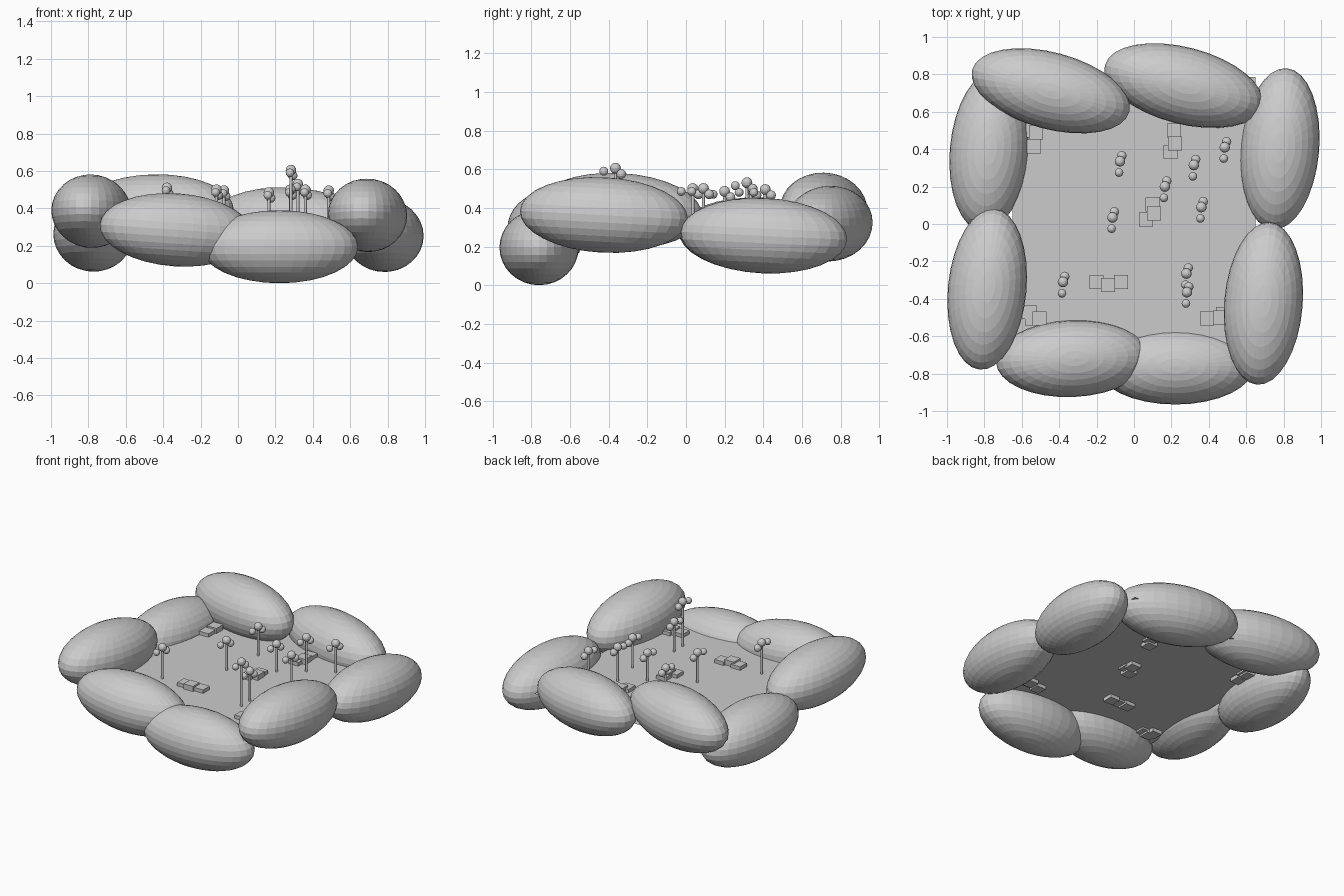
import bpy
from math import radians

if "Cube" in bpy.data.objects:
    bpy.data.objects.remove(bpy.data.objects["Cube"])


def ball(name, loc, scale, rot=(0, 0, 0), seg=32, rings=16):
    bpy.ops.mesh.primitive_uv_sphere_add(segments=seg, ring_count=rings, radius=1, location=loc,
                                         rotation=[radians(a) for a in rot])
    o = bpy.context.object
    o.name = name
    o.scale = scale
    return o


# ring of big tilted boulders: centre, half length, along x?, tilt, turn
boulders = [
    ("front_left", (-.33, -.72, .285), .41, True, 4, 2.5),
    ("front_right", (.222, -.76, .195), .42, True, 0, 0),
    ("back_left", (-.445, .712, .387), .435, True, -1, -15),
    ("back_right", (.265, .74, .318), .435, True, 2, -14.5),
    ("left_back", (-.775, .39, .258), .43, False, -3, -5),
    ("left_front", (-.785, -.348, .385), .433, False, -3, -5.5),
    ("right_front", (.692, -.425, .363), .436, False, -3, -4.6),
    ("right_back", (.78, .402, .256), .433, False, -2.7, -5),
]
for name, loc, half, along_x, tilt, turn in boulders:
    if along_x:
        ball("boulder_" + name, loc, (half, .205, .195), (0, tilt, turn))
    else:
        ball("boulder_" + name, loc, (.21, half, .195), (tilt, 0, turn))

# flat ground sheet inside the ring
GROUND = .287
bpy.ops.mesh.primitive_plane_add(size=1, location=(0, 0, GROUND))
ground = bpy.context.object
ground.name = "ground_sheet"
ground.scale = (1.3, 1.57, 1)

# clusters of small blocks half sunk in the sheet
clusters = [
    [(-.2, -.31), (-.14, -.325), (-.07, -.31)],
    [(.065, .025), (.107, .055), (.10, .105)],
    [(.195, .385), (.22, .43), (.215, .5)],
    [(-.535, .415), (-.525, .49), (-.54, .5)],
    [(-.545, -.505), (-.505, -.505), (-.56, -.47)],
    [(.39, -.505), (.46, -.5), (.475, -.48)],
]
for c, cluster in enumerate(clusters):
    for i, (x, y) in enumerate(cluster):
        bpy.ops.mesh.primitive_cube_add(size=1, location=(x, y, GROUND + (0, .012, 0)[i]))
        block = bpy.context.object
        block.name = f"block_{c}_{i}"
        block.scale = (.075, .075, .05)

# trees: thin trunk with three small leaf balls (x, y, crown height)
trees = [(-.075, .335, .495), (.32, .315, .53), (.485, .41, .495),
         (.165, .2, .485), (-.115, .035, .5), (.36, .09, .5),
         (-.38, -.31, .51), (.28, -.265, .5), (.283, -.365, .605)]
for i, (x, y, top) in enumerate(trees):
    h = top - GROUND
    bpy.ops.mesh.primitive_cylinder_add(vertices=12, radius=.008, depth=h, location=(x, y, GROUND + h / 2))
    bpy.context.object.name = f"trunk_{i}"
    for j, (dx, dy, dz, r) in enumerate([(0, 0, 0, .028), (-.005, -.06, -.015, .023), (.01, .03, -.03, .025)]):
        ball(f"leaf_{i}_{j}", (x + dx, y + dy, top + dz), (r, r, r), seg=16, rings=8)
